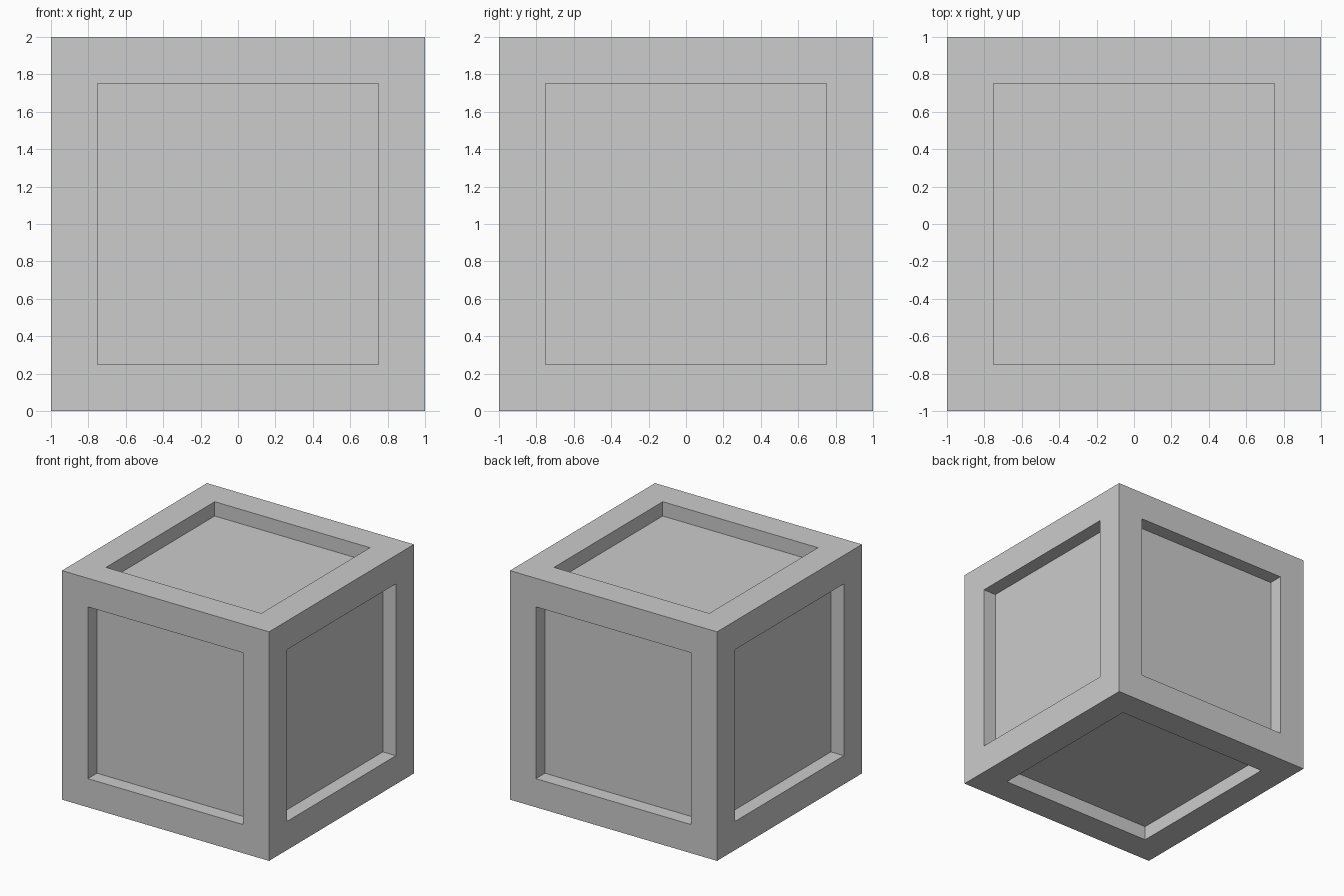
import bpy
import bmesh

SIZE = 2.0      # edge length of the crate
BORDER = 0.25   # width of the frame around each panel
DEPTH = 0.125   # how far each panel is sunk

default = bpy.data.objects.get("Cube")
if default:
    bpy.data.objects.remove(default, do_unlink=True)

# Plain grey material
grey = bpy.data.materials.new("mid_grey")
grey.use_nodes = True
colour = (0.604, 0.604, 0.604, 1.0)
grey.diffuse_color = colour
grey.node_tree.nodes["Principled BSDF"].inputs["Base Color"].default_value = colour

# Cube standing on the ground
bm = bmesh.new()
bmesh.ops.create_cube(bm, size=SIZE)
bmesh.ops.translate(bm, verts=bm.verts, vec=(0, 0, SIZE / 2))

# Frame on each side, then the panel sunk straight in
sides = list(bm.faces)
bmesh.ops.inset_individual(bm, faces=sides, thickness=BORDER, use_even_offset=True)
for panel in sides:
    panel.normal_update()
    inward = -panel.normal * DEPTH
    sunk = bmesh.ops.extrude_discrete_faces(bm, faces=[panel])["faces"][0]
    bmesh.ops.translate(bm, verts=sunk.verts, vec=inward)

bmesh.ops.recalc_face_normals(bm, faces=bm.faces)
mesh = bpy.data.meshes.new("panelled_crate")
bm.to_mesh(mesh)
bm.free()
mesh.materials.append(grey)
crate = bpy.data.objects.new("panelled_crate", mesh)
bpy.context.collection.objects.link(crate)
